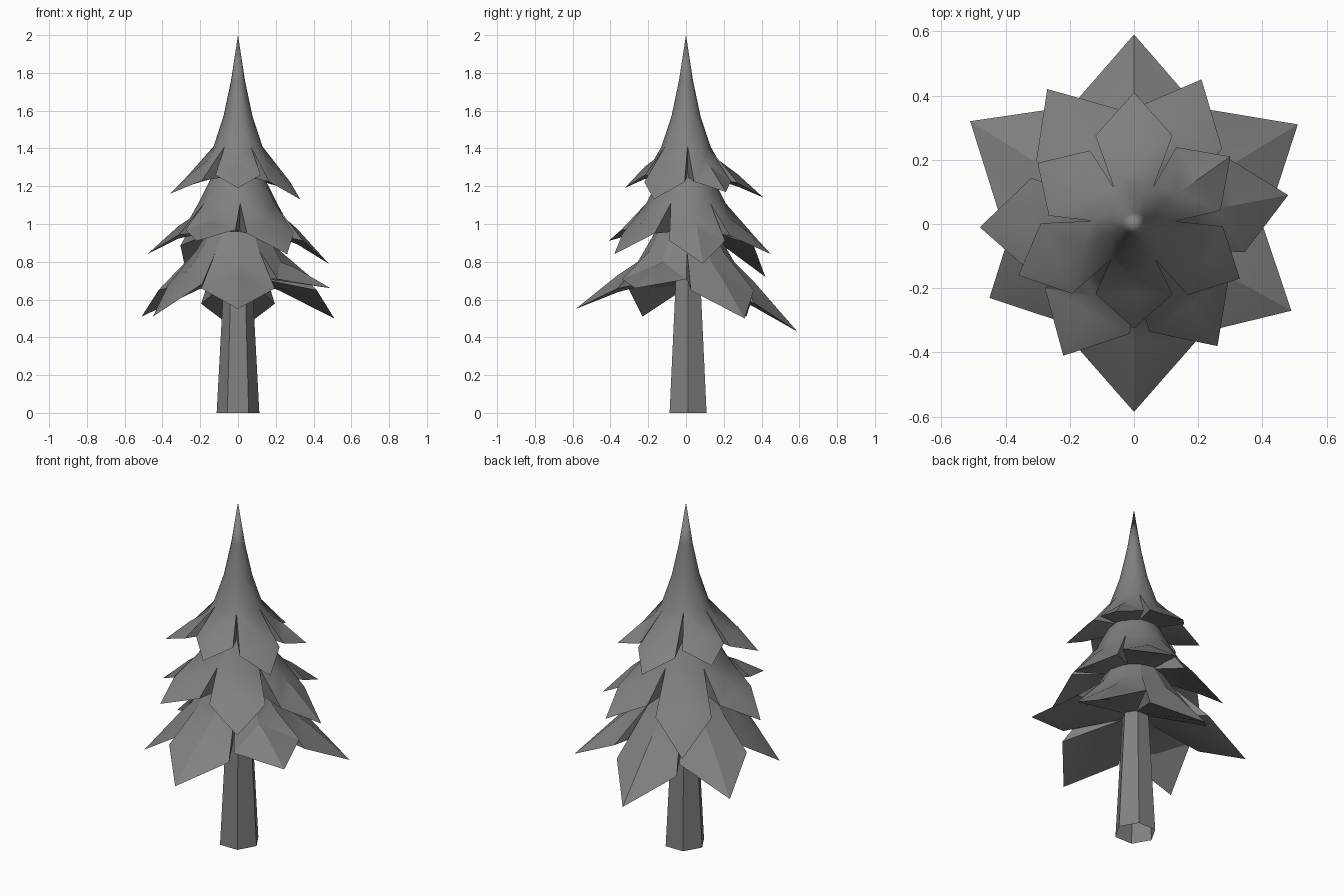
import bpy, bmesh
from math import sin, cos, atan2, hypot, pi, radians
from mathutils import Vector

if "Cube" in bpy.data.objects:
    bpy.data.objects.remove(bpy.data.objects["Cube"])

# dark grey used by the whole tree
grey = bpy.data.materials.new("dark_grey")
grey.diffuse_color = (0.22, 0.22, 0.22, 1)
grey.use_nodes = True
grey.node_tree.nodes["Principled BSDF"].inputs["Base Color"].default_value = grey.diffuse_color


def finish(name, bm, angle):
    bmesh.ops.remove_doubles(bm, verts=bm.verts, dist=0.0005)
    bmesh.ops.recalc_face_normals(bm, faces=bm.faces)
    me = bpy.data.meshes.new(name)
    bm.to_mesh(me)
    bm.free()
    me.materials.append(grey)
    ob = bpy.data.objects.new(name, me)
    bpy.context.collection.objects.link(ob)
    bpy.ops.object.select_all(action='DESELECT')
    ob.select_set(True)
    bpy.context.view_layer.objects.active = ob
    bpy.ops.object.shade_smooth_by_angle(angle=radians(angle))
    return ob


def foliage_tier(name, rings, shoulder, tips, half_w, frac, root_r, root_z, smooth):
    """Concave cone (rings of radius, z) split into pointed, ridged boughs.
    Each tip is x, y, z and the drop of the bough's corners below its ridge."""
    bm = bmesh.new()
    tips = sorted(tips, key=lambda t: atan2(t[1], t[0]))
    angs = [atan2(t[1], t[0]) for t in tips]
    n = len(tips)

    def polar(r, a, z):
        return Vector((r * cos(a), r * sin(a), z))

    def face(*pts):
        bm.faces.new([bm.verts.new(p) for p in pts])

    for i, (x, y, tz, drop) in enumerate(tips):
        a, R = angs[i], hypot(x, y)
        prev = angs[i - 1] - (2 * pi if i == 0 else 0)
        nxt = angs[(i + 1) % n] + (2 * pi if i == n - 1 else 0)
        tip = Vector((x, y, tz))
        sr, sz = shoulder
        sh = polar(sr, a, sz)
        # ridge point and underside points of the bough
        f = (R * frac - sr) / (R - sr)
        ridge = sh.lerp(tip, f) + Vector((0, 0, 0.01))
        belly = ridge - Vector((0, 0, drop + 0.02))
        root = polar(root_r, a, root_z)
        for b, s in (((a + prev) / 2, -1), ((a + nxt) / 2, 1)):
            side = Vector((-sin(a), cos(a), 0)) * s
            # upper cone
            for (r0, z0), (r1, z1) in zip(rings, rings[1:]):
                p = [polar(r0, a, z0), polar(r1, a, z1), polar(r1, b, z1)]
                if r0 > 0:
                    p.append(polar(r0, b, z0))
                face(*p)
            rn, zn = rings[-1]
            notch, mid = polar(rn, b, zn), polar(rn, a, zn)
            corner = ridge + side * half_w - Vector((0, 0, drop))
            low = polar(root_r, b, root_z)
            # bough top, point, underside and cut side
            face(mid, sh, notch)
            face(sh, ridge, corner)
            face(sh, corner, notch)
            face(ridge, tip, corner)
            face(tip, belly, corner)
            face(belly, root, corner)
            face(root, low, corner)
            face(low, notch, corner)
    return finish(name, bm, smooth)


# three tiers of boughs
foliage_tier("foliage_top",
             [(0, 2.0), (0.037, 1.76), (0.077, 1.57), (0.13, 1.41)], (0.17, 1.34),
             [(0, -0.325, 1.19, .045), (0.33, -0.17, 1.13, .045), (0.30, 0.21, 1.17, .06),
              (0, 0.41, 1.14, .045), (-0.30, 0.19, 1.19, .045), (-0.36, -0.16, 1.16, .045)],
             0.12, 0.67, 0.11, 1.25, 35)
foliage_tier("foliage_middle",
             [(0.11, 1.31), (0.165, 1.2), (0.21, 1.11)], (0.255, 1.03),
             [(0.48, 0.09, 0.79, .06), (0.21, 0.45, 0.84, .045), (-0.27, 0.42, 0.72, .06),
              (-0.48, -0.01, 0.84, .045), (-0.22, -0.41, 0.91, .04), (0.26, -0.38, 0.84, .045)],
             0.15, 0.66, 0.14, 0.96, 30)
foliage_tier("foliage_bottom",
             [(0.13, 1.02), (0.185, 0.92), (0.22, 0.86)], (0.255, 0.80),
             [(0, -0.585, 0.55, .07), (0.49, -0.27, 0.66, .06), (0.51, 0.31, 0.50, .06),
              (0, 0.59, 0.43, .11), (-0.51, 0.32, 0.51, .06), (-0.45, -0.23, 0.51, .06)],
             0.195, 0.62, 0.06, 0.72, 24)

# tapered six-sided trunk, open at the foot, its top hidden inside the foliage
bm = bmesh.new()
for k in range(6):
    a0, a1 = k * pi / 3, (k + 1) * pi / 3
    bm.faces.new([bm.verts.new((r * cos(a), r * sin(a) + 0.011, z))
                  for r, a, z in ((0.113, a0, 0), (0.113, a1, 0),
                                  (0.07, a1, 0.8), (0.07, a0, 0.8))])
finish("trunk", bm, 20)
